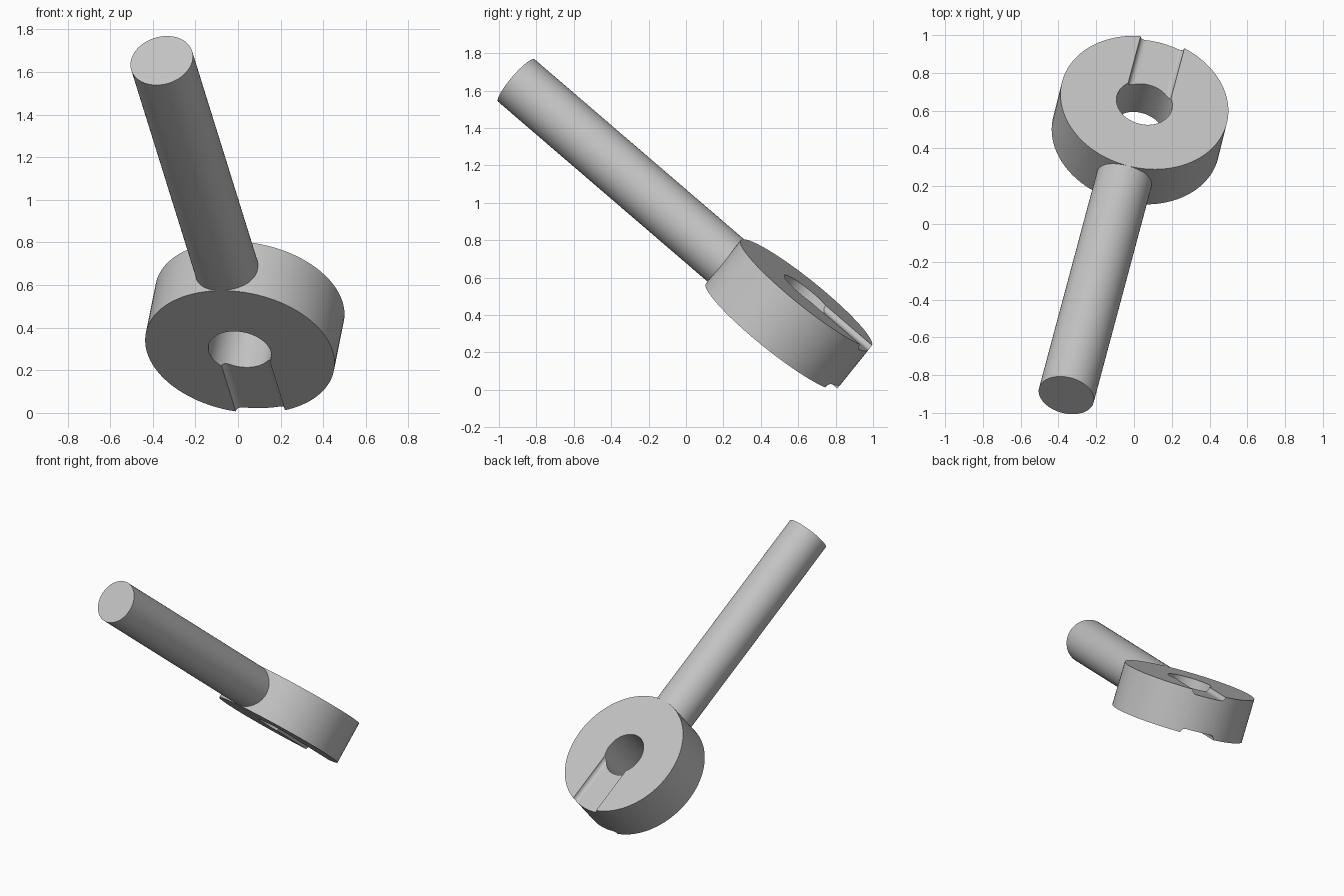
import bpy, bmesh, math
from mathutils import Matrix, Vector

cube = bpy.data.objects.get("Cube")
if cube:
    bpy.data.objects.remove(cube, do_unlink=True)

# Tilted frame: X across the slot, Y from handle towards slot, Z through the hole
normal = Vector((0.155, 0.62, 0.77)).normalized()
along = Vector((0.198, 0.739, -0.644))
along = (along - normal * along.dot(normal)).normalized()
across = along.cross(normal)
frame = Matrix((across, along, normal)).transposed().to_4x4()
frame.translation = (0.032, 0.55, 0.402)

RADIUS, HOLE, HALF = 0.45, 0.15, 0.15
LENGTH, GROOVE = 1.96, 0.03

grey = bpy.data.materials.new("light grey")
grey.use_nodes = True
colour = (0.55, 0.55, 0.55, 1)
grey.diffuse_color = colour
grey.node_tree.nodes["Principled BSDF"].inputs["Base Color"].default_value = colour


def finish(bm, name):
    bmesh.ops.recalc_face_normals(bm, faces=bm.faces)
    mesh = bpy.data.meshes.new(name)
    bm.to_mesh(mesh)
    bm.free()
    obj = bpy.data.objects.new(name, mesh)
    bpy.context.collection.objects.link(obj)
    obj.matrix_world = frame
    mesh.materials.append(grey)
    return obj


def cylinder(name, radius, depth, matrix=Matrix()):
    bm = bmesh.new()
    bmesh.ops.create_cone(bm, cap_ends=True, segments=96, radius1=radius,
                          radius2=radius, depth=depth, matrix=matrix)
    return finish(bm, name)


def groove_cutter(name, side):
    """Bar with rounded lower corners, lying along Y on one face of the disc."""
    left, right, floor, top = -0.11, 0.13, HALF - GROOVE, HALF + 0.1
    points = [(right, top), (left, top)]
    for centre, start in ((left + GROOVE, 180), (right - GROOVE, 270)):
        for i in range(7):
            a = math.radians(start + i * 15)
            points.append((centre + GROOVE * math.cos(a),
                           floor + GROOVE + GROOVE * math.sin(a)))
    bm = bmesh.new()
    face = bm.faces.new([bm.verts.new((x, 0, z * side)) for x, z in points])
    new = bmesh.ops.extrude_face_region(bm, geom=[face])["geom"]
    bmesh.ops.translate(bm, vec=(0, RADIUS + 0.1, 0),
                        verts=[v for v in new if isinstance(v, bmesh.types.BMVert)])
    return finish(bm, name)


def smooth(obj):
    bpy.ops.object.select_all(action='DESELECT')
    obj.select_set(True)
    bpy.context.view_layer.objects.active = obj
    bpy.ops.object.shade_smooth_by_angle(angle=math.radians(30))


# Ring head with a through hole and a shallow groove on both faces
head = cylinder("ring_head", RADIUS, HALF * 2)
cutters = [cylinder("hole_cutter", HOLE, 1),
           groove_cutter("upper_groove_cutter", 1),
           groove_cutter("lower_groove_cutter", -1)]
bpy.context.view_layer.objects.active = head
for cutter in cutters:
    cutter.hide_render = True
    mod = head.modifiers.new("cut", 'BOOLEAN')
    mod.operation = 'DIFFERENCE'
    mod.solver = 'EXACT'
    mod.object = cutter
    bpy.ops.object.modifier_apply(modifier=mod.name)
for cutter in cutters:
    bpy.data.objects.remove(cutter, do_unlink=True)
smooth(head)

# Round handle, rooted just inside the rim
root = 0.4
lay = Matrix.Translation((0, -(root + LENGTH) / 2, 0)) @ Matrix.Rotation(math.pi / 2, 4, 'X')
handle = cylinder("handle", HALF - 0.0005, LENGTH - root, lay)
smooth(handle)
